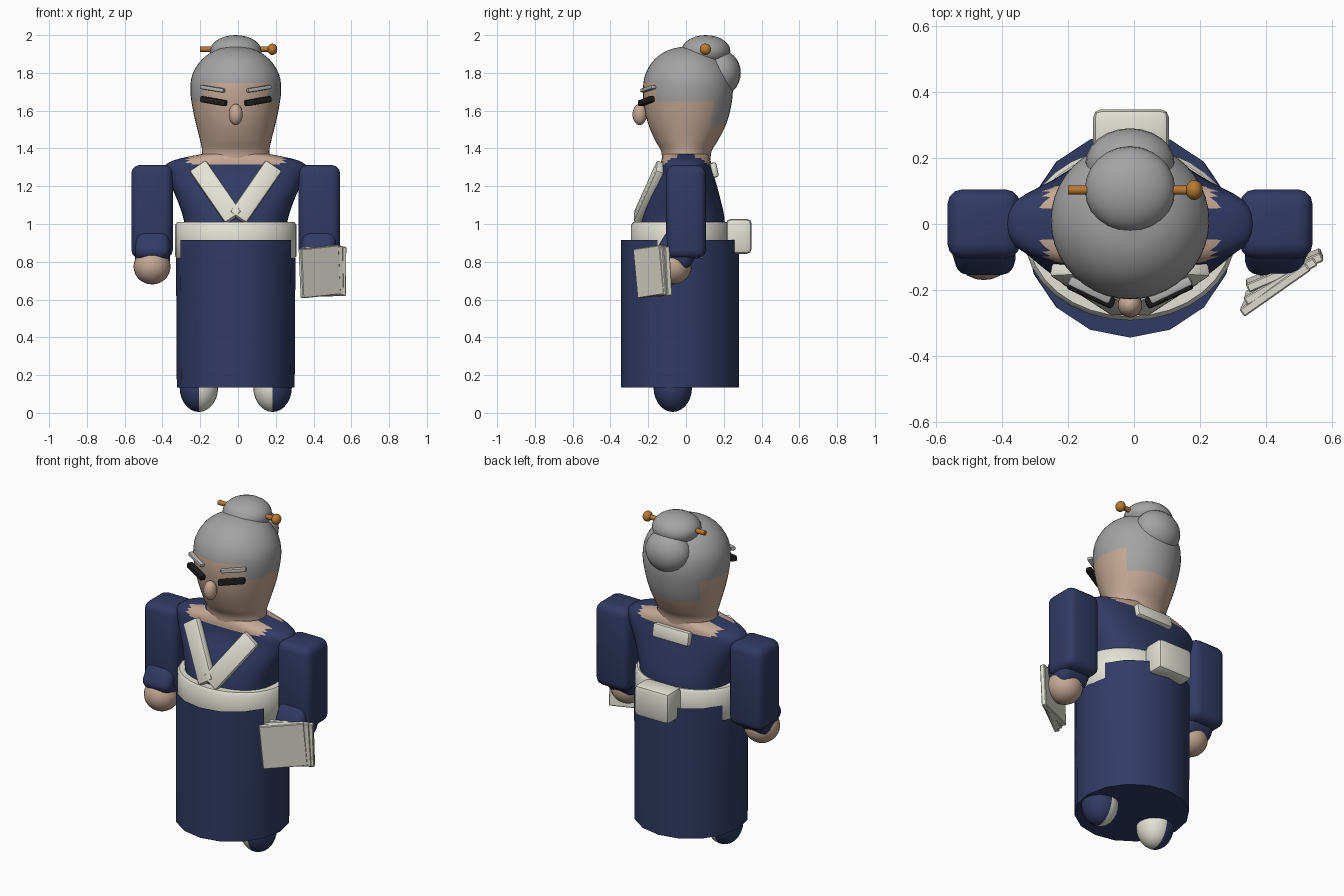
import bpy, bmesh, math
from mathutils import Vector, Matrix, Euler

if "Cube" in bpy.data.objects:
    bpy.data.objects.remove(bpy.data.objects["Cube"])

CX = -0.012  # symmetry axis of the body


def material(name, r, g, b):
    m = bpy.data.materials.new(name)
    m.diffuse_color = (r, g, b, 1)
    m.use_nodes = True
    m.node_tree.nodes["Principled BSDF"].inputs["Base Color"].default_value = m.diffuse_color
    return m


NAVY = material("navy cloth", 0.031, 0.043, 0.128)
CREAM = material("cream cloth", 0.76, 0.76, 0.67)
SKIN = material("skin", 0.56, 0.39, 0.295)
HAIR = material("grey hair", 0.37, 0.37, 0.37)
BROW = material("light grey brow", 0.46, 0.46, 0.46)
WOOD = material("amber wood", 0.48, 0.19, 0.03)
BLACK = material("black", 0.012, 0.012, 0.012)


def finish(name, bm, mats, angle=45, rule=None):
    bmesh.ops.recalc_face_normals(bm, faces=bm.faces)
    if rule:
        for f in bm.faces:
            f.material_index = rule(f.calc_center_median())
    me = bpy.data.meshes.new(name)
    bm.to_mesh(me)
    bm.free()
    for m in mats:
        me.materials.append(m)
    ob = bpy.data.objects.new(name, me)
    bpy.context.collection.objects.link(ob)
    bpy.ops.object.select_all(action='DESELECT')
    ob.select_set(True)
    bpy.context.view_layer.objects.active = ob
    bpy.ops.object.shade_smooth_by_angle(angle=math.radians(angle))
    return ob


def spline(rows, steps):
    """Smooth a list of profile rows with a Catmull-Rom curve."""
    out = []
    for i in range(len(rows) - 1):
        p = [Vector(rows[max(0, min(len(rows) - 1, i + k))]) for k in (-1, 0, 1, 2)]
        for s in range(steps):
            t = s / steps
            out.append(0.5 * (2 * p[1] + (p[2] - p[0]) * t
                              + (2 * p[0] - 5 * p[1] + 4 * p[2] - p[3]) * t ** 2
                              + (3 * p[1] - p[0] - 3 * p[2] + p[3]) * t ** 3))
    return out + [Vector(rows[-1])]


def loft(rows, sides, power=2.0):
    """Rows are (z, half width x, half depth y, centre y)."""
    bm = bmesh.new()
    rings = []
    for z, rx, ry, cy in rows:
        ring = []
        for k in range(sides):
            a = 2 * math.pi * k / sides
            c, s = math.cos(a), math.sin(a)
            ring.append(bm.verts.new((
                CX + rx * math.copysign(abs(c) ** (2 / power), c),
                cy + ry * math.copysign(abs(s) ** (2 / power), s), z)))
        rings.append(ring)
    for lo, hi in zip(rings, rings[1:]):
        for k in range(sides):
            j = (k + 1) % sides
            bm.faces.new((lo[k], lo[j], hi[j], hi[k]))
    bm.faces.new(rings[0])
    bm.faces.new(rings[-1])
    return bm


def ball(name, loc, size, mats, rule=None, rot=(0, 0, 0)):
    bm = bmesh.new()
    bmesh.ops.create_uvsphere(bm, u_segments=24, v_segments=14, radius=1)
    bmesh.ops.transform(bm, verts=bm.verts, matrix=Matrix.LocRotScale(
        Vector(loc), Euler(rot), Vector(size)))
    return finish(name, bm, mats, 60, rule)


def block(name, loc, size, mat, bevel=0.01, rot=None, segs=2):
    """Bevelled box; rot is an Euler triple or a rotation matrix."""
    bm = bmesh.new()
    bmesh.ops.create_cube(bm, size=1)
    bmesh.ops.scale(bm, verts=bm.verts, vec=size)
    bmesh.ops.bevel(bm, geom=bm.edges[:], offset=bevel, segments=segs,
                    profile=0.5, affect='EDGES')
    r = rot if isinstance(rot, Matrix) else Euler(rot or (0, 0, 0)).to_matrix()
    bmesh.ops.transform(bm, verts=bm.verts, matrix=Matrix.Translation(loc) @ r.to_4x4())
    return finish(name, bm, [mat], 35)


def bar(name, a, b, width, thick, mat, bevel, outward):
    """Bevelled bar from a to b whose flat side faces outward."""
    a, b = Vector(a), Vector(b)
    x = (b - a).normalized()
    z = Vector(outward)
    z = (z - x * z.dot(x)).normalized()
    m = Matrix((x, z.cross(x), z)).transposed()
    return block(name, (a + b) / 2, ((b - a).length, width, thick), mat, bevel, m)


# Skirt: 16-sided wrap, top edge dropped beneath the arms
bm = loft([(0.135, 0.312, 0.312, -0.032), (0.45, 0.314, 0.312, -0.032),
           (0.82, 0.316, 0.312, -0.032), (0.915, 0.316, 0.312, -0.032)], 16)
cut = [f for f in bm.faces if abs(f.calc_center_median().x - CX) > 0.26
       and f.calc_center_median().z > 0.83]
bmesh.ops.delete(bm, geom=cut, context='FACES')
top = [f for f in bm.faces if f.calc_center_median().z > 0.91]
bmesh.ops.delete(bm, geom=top, context='FACES')
finish("skirt", bm, [NAVY])

# Waist sash
finish("sash", loft([(0.815, 0.31, 0.25, -0.03), (0.83, 0.322, 0.262, -0.03),
                     (0.995, 0.322, 0.262, -0.03), (1.01, 0.31, 0.25, -0.03)], 32), [CREAM])
block("sash_knot", (CX + 0.003, 0.28, 0.935), (0.23, 0.135, 0.185), CREAM, 0.025)

# Torso with bare skin around the open neckline
torso = spline([(0.9, 0.27, 0.22, -0.02), (1.02, 0.275, 0.22, -0.015),
                (1.14, 0.315, 0.19, -0.01), (1.25, 0.365, 0.15, 0),
                (1.305, 0.375, 0.135, 0), (1.34, 0.32, 0.13, 0),
                (1.37, 0.18, 0.12, 0)], 4)
finish("torso", loft(torso, 40, 2.4), [NAVY, SKIN], 60,
       lambda c: int(c.z > 1.315 and abs(c.x - CX) < 0.25 and abs(c.y) > 0.05))

# Head and neck; hairline drops from brow to nape
head = spline([(1.3, 0.19, 0.13, 0), (1.38, 0.178, 0.132, 0.002), (1.44, 0.188, 0.165, 0.003),
               (1.52, 0.208, 0.203, 0.006), (1.6, 0.226, 0.226, 0.008),
               (1.7, 0.24, 0.238, 0.01), (1.79, 0.23, 0.226, 0.01),
               (1.87, 0.18, 0.178, 0.01), (1.92, 0.107, 0.105, 0.01),
               (1.94, 0.02, 0.02, 0.01)], 4)


def hairline(c):
    limit = 1.74 if c.y < -0.16 else 1.64 if c.y < 0.13 else 1.52
    return int(c.z > limit)


finish("head", loft(head, 40), [SKIN, HAIR], 70, hairline)
ball("nose", (CX, -0.245, 1.58), (0.037, 0.038, 0.056), [SKIN])
ball("top_bun", (CX, 0.105, 1.915), (0.137, 0.13, 0.085), [HAIR])
ball("back_bun", (CX, 0.185, 1.8), (0.135, 0.105, 0.12), [HAIR])

# Hairpin with a round end
bm = bmesh.new()
bmesh.ops.create_cone(bm, cap_ends=True, segments=12, radius1=0.014, radius2=0.014, depth=0.38)
bmesh.ops.transform(bm, verts=bm.verts, matrix=Matrix.Translation((-0.01, 0.103, 1.925))
                    @ Matrix.Rotation(math.pi / 2, 4, 'Y'))
finish("hairpin", bm, [WOOD])
ball("hairpin_bead", (0.182, 0.103, 1.925), (0.026, 0.03, 0.03), [WOOD])

for side, s in (("left", -1), ("right", 1)):
    # Closed eyes and brows
    bar(side + "_eye", (CX + s * 0.05, -0.242, 1.638), (CX + s * 0.185, -0.18, 1.662),
        0.032, 0.035, BLACK, 0.008, (s * 0.4, -1, 0))
    bar(side + "_brow", (CX + s * 0.06, -0.23, 1.706), (CX + s * 0.185, -0.17, 1.726),
        0.022, 0.03, BROW, 0.007, (s * 0.4, -1, 0))
    # Crossed chest straps
    bar(side + "_strap", (CX + s * 0.2, -0.135, 1.305), (CX + s * 0.01, -0.258, 1.03),
        0.105, 0.045, CREAM, 0.012, (s * 0.25, -1, 0.45))
    # Sleeve, tilted cuff and hand
    block(side + "_sleeve", (CX + s * 0.443, 0, 1.065), (0.22, 0.21, 0.495), NAVY, 0.045, segs=3)
    block(side + "_cuff", (CX + s * 0.44, -0.045, 0.86), (0.185, 0.2, 0.16), NAVY, 0.045,
          (math.radians(-30), 0, 0), 3)
    ball(side + "_hand", (CX + s * 0.443, -0.07, 0.775), (0.098, 0.1, 0.095), [SKIN])
    # Foot: dark outside, pale inside
    x = CX + s * 0.195
    ball(side + "_foot", (x, -0.07, 0.135), (0.102, 0.102, 0.13), [NAVY, CREAM],
         lambda c, x=x, s=s: int((c.x - x) * s < 0))

# Strap across the upper back
block("back_strap", (CX, 0.145, 1.285), (0.24, 0.045, 0.08), CREAM, 0.012, (0.2, 0, 0))

# Fanned stack of papers in the right hand
for i, (px, py, turn, tilt) in enumerate([(0.432, -0.188, 35, 5), (0.446, -0.165, 30, 3),
                                          (0.456, -0.14, 23, 1)]):
    block("paper_%d" % (i + 1), (px, py, 0.748), (0.245, 0.028, 0.262), CREAM, 0.004,
          (math.radians(3), math.radians(-tilt), math.radians(turn)), 1)
